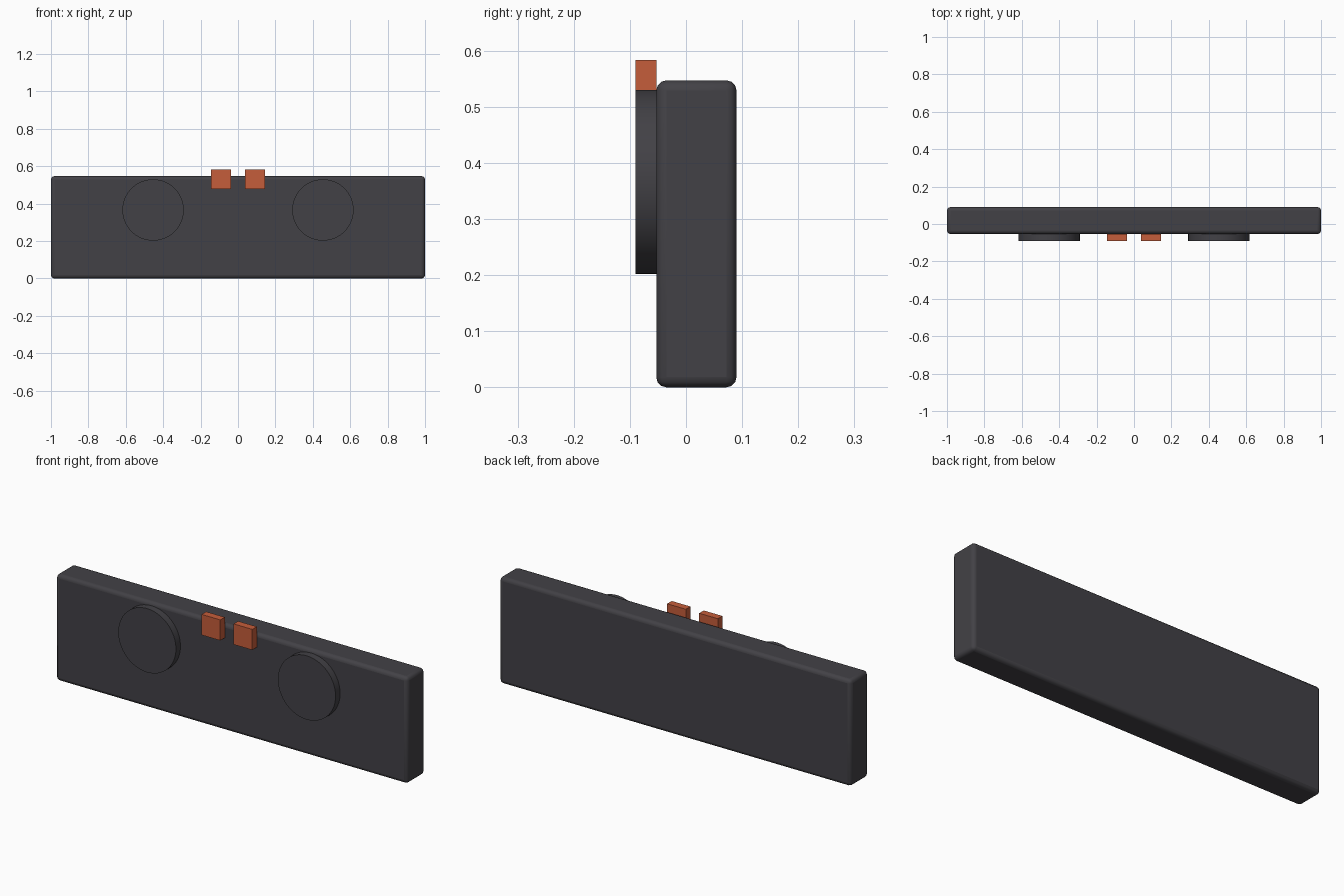
import bpy
from math import radians

cube = bpy.data.objects.get("Cube")
if cube:
    bpy.data.objects.remove(cube, do_unlink=True)


def make_material(name, color):
    mat = bpy.data.materials.new(name)
    mat.use_nodes = True
    mat.diffuse_color = color
    mat.node_tree.nodes["Principled BSDF"].inputs["Base Color"].default_value = color
    return mat


charcoal = make_material("charcoal", (0.055, 0.053, 0.061, 1))
orange = make_material("burnt_orange", (0.56, 0.11, 0.043, 1))

FRONT, FACE, BACK = -0.09, -0.053, 0.09   # y of raised parts, panel face, panel back
HEIGHT = 0.547


def finish(obj, name, mat):
    obj.name = name
    obj.data.name = name
    obj.data.materials.append(mat)
    bpy.ops.object.transform_apply(location=False, rotation=True, scale=True)
    return obj


def box(name, center, size, mat):
    bpy.ops.mesh.primitive_cube_add(size=1, location=center)
    obj = bpy.context.object
    obj.scale = size
    return finish(obj, name, mat)


# Main panel with softened edges
panel = box("panel", (0, (FACE + BACK) / 2, HEIGHT / 2), (2, BACK - FACE, HEIGHT), charcoal)
bevel = panel.modifiers.new("soft_edges", 'BEVEL')
bevel.width = 0.018
bevel.segments = 3
bpy.ops.object.shade_smooth_by_angle(angle=radians(35))

depth = FACE - FRONT
mid_y = (FACE + FRONT) / 2
for side, sign in (("left", 1), ("right", -1)):
    # Round raised disc on the front
    bpy.ops.mesh.primitive_cylinder_add(
        vertices=64, radius=0.164, depth=depth,
        location=(sign * 0.454, mid_y, 0.366), rotation=(radians(90), 0, 0))
    finish(bpy.context.object, side + "_disc", charcoal)
    bpy.ops.object.shade_smooth_by_angle(angle=radians(35))

    # Small block standing above the top edge
    box(side + "_block", (sign * 0.091, mid_y, 0.53), (0.106, depth, 0.106), orange)
